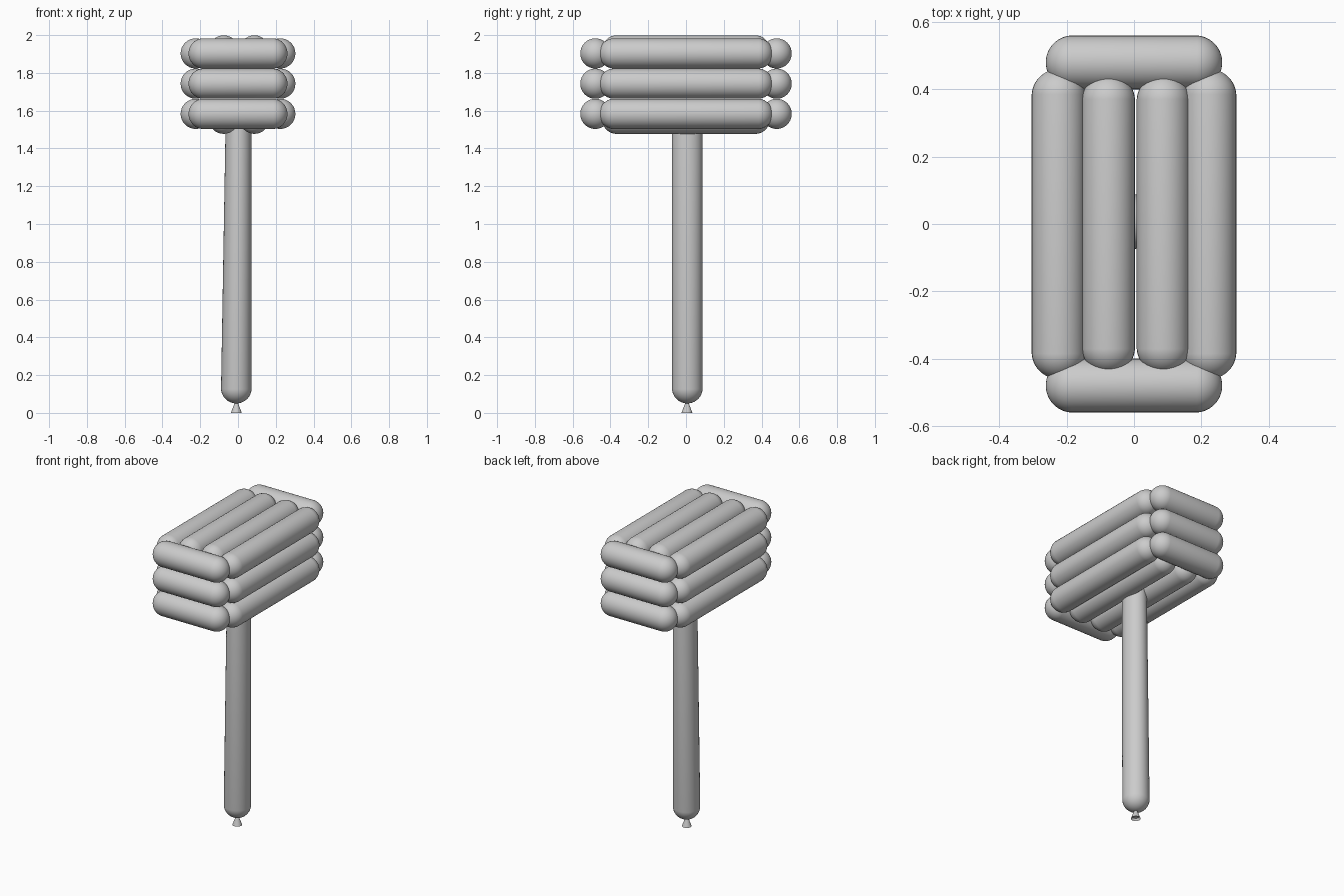
import bpy, bmesh, math
from mathutils import Matrix

if "Cube" in bpy.data.objects:
    bpy.data.objects.remove(bpy.data.objects["Cube"])

R = 0.08


def finish(name, bm):
    mesh = bpy.data.meshes.new(name)
    for f in bm.faces:
        f.smooth = True
    bm.to_mesh(mesh)
    bm.free()
    ob = bpy.data.objects.new(name, mesh)
    bpy.context.collection.objects.link(ob)
    return ob


def balloon(name, axis, half, centre, r=R):
    """Capsule: a sphere whose halves are pulled apart along the axis."""
    bm = bmesh.new()
    bmesh.ops.create_uvsphere(bm, u_segments=32, v_segments=25, radius=r)
    for v in bm.verts:
        v.co.z += math.copysign(half - r, v.co.z)
    if axis == 'X':
        bm.transform(Matrix.Rotation(math.pi / 2, 4, 'Y'))
    elif axis == 'Y':
        bm.transform(Matrix.Rotation(math.pi / 2, 4, 'X'))
    bm.transform(Matrix.Translation(centre))
    return finish(name, bm)


# Head walls: three stacked rings of four tubes
for i, z in enumerate((1.583, 1.743, 1.903)):
    for side, s in (("left", -1), ("right", 1)):
        balloon(f"head_{side}_tube_{i}", 'Y', 0.46, (s * 0.224, 0, z))
    for side, s in (("front", -1), ("back", 1)):
        balloon(f"head_{side}_tube_{i}", 'X', 0.262, (0, s * 0.48, z))

# Head top and bottom: pairs of tubes filling the middle
for level, z in (("bottom", 1.556), ("top", 1.92)):
    for side, x in (("left", -0.076), ("right", 0.087)):
        balloon(f"head_{level}_{side}_tube", 'Y', 0.445, (x, 0, z), 0.079)

# Handle: long tube, narrowed sideways and leaning slightly toward its top
handle = balloon("handle", 'Z', 0.80, (0, 0.007, 0.85), 0.081)
for v in handle.data.vertices:
    t = max(0, min(1, (v.co.z - 0.13) / 1.37))
    v.co.x = v.co.x * (1 - 0.16 * t) - 0.009 + 0.012 * t

# Knot: small flared cone with a dished underside
bm = bmesh.new()
bmesh.ops.create_cone(bm, segments=24, cap_ends=True, radius1=0.029,
                      radius2=0.006, depth=0.06,
                      matrix=Matrix.Translation((-0.009, 0.005, 0.03)))
bottom = min(bm.faces, key=lambda f: f.calc_center_median().z)
bmesh.ops.inset_individual(bm, faces=[bottom], thickness=0.006)
for v in bottom.verts:
    v.co.z += 0.015
knot = finish("knot", bm)
bpy.context.view_layer.objects.active = knot
knot.select_set(True)
bpy.ops.object.shade_smooth_by_angle(angle=math.radians(40))
